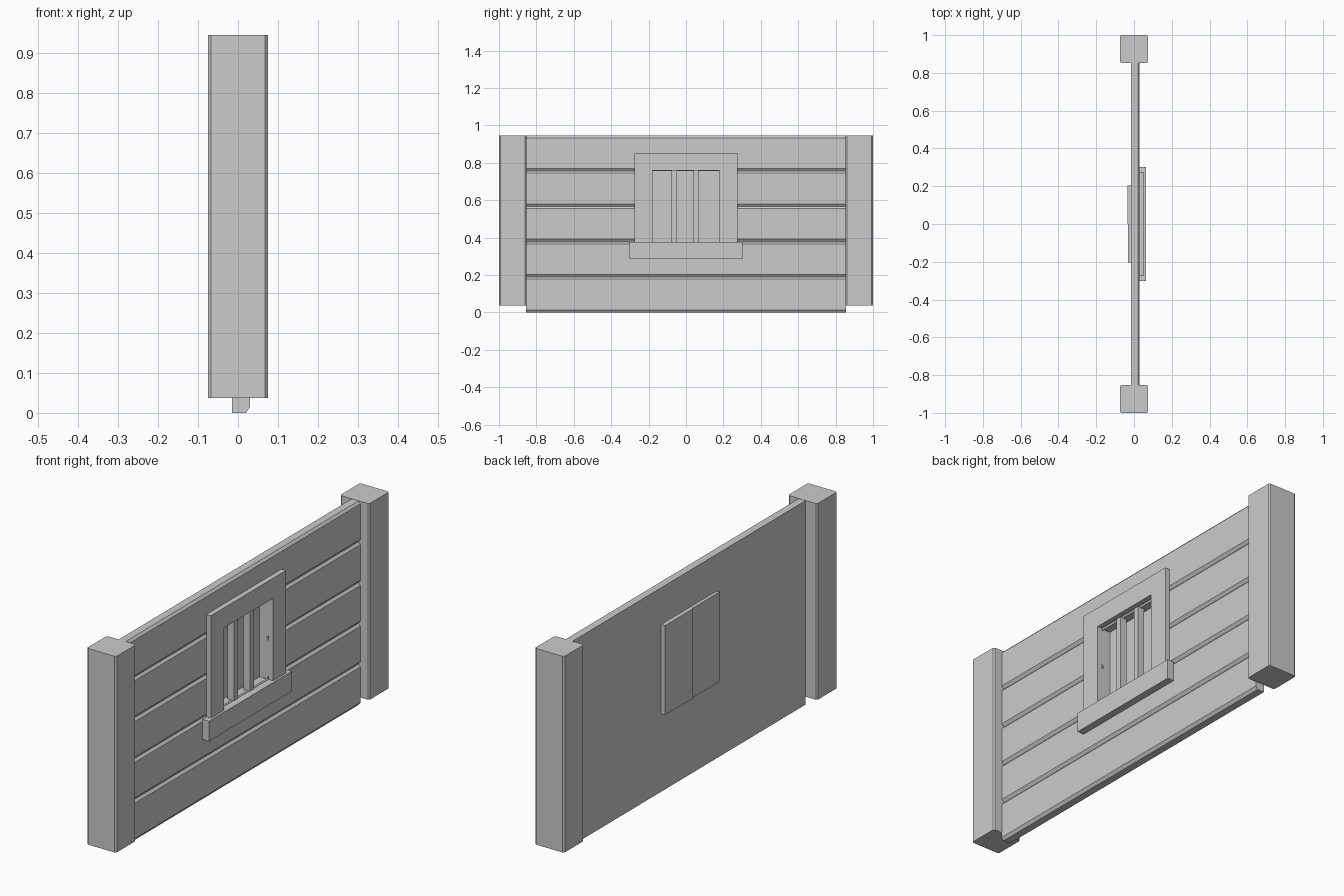
import bpy, bmesh

if "Cube" in bpy.data.objects:
    bpy.data.objects.remove(bpy.data.objects["Cube"])

grey = bpy.data.materials.new("plain grey")
grey.diffuse_color = (0.6, 0.6, 0.6, 1)
grey.use_nodes = True
grey.node_tree.nodes["Principled BSDF"].inputs["Base Color"].default_value = grey.diffuse_color


def finish(name, bm):
    bmesh.ops.recalc_face_normals(bm, faces=bm.faces)
    me = bpy.data.meshes.new(name)
    bm.to_mesh(me)
    bm.free()
    me.materials.append(grey)
    ob = bpy.data.objects.new(name, me)
    bpy.context.collection.objects.link(ob)
    return ob


def prism(name, profile, axis, lo, hi):
    """Extrude a 2D outline along y (outline in x,z) or z (outline in x,y)."""
    bm = bmesh.new()
    place = (lambda a, b, t: (a, t, b)) if axis == "y" else (lambda a, b, t: (a, b, t))
    rings = [[bm.verts.new(place(a, b, t)) for a, b in profile] for t in (lo, hi)]
    n = len(profile)
    for ring in rings:
        bm.faces.new(ring)
    for i in range(n):
        j = (i + 1) % n
        bm.faces.new((rings[0][i], rings[0][j], rings[1][j], rings[1][i]))
    return finish(name, bm)


def box(name, x0, x1, y0, y1, z0, z1):
    return prism(name, [(x0, y0), (x1, y0), (x1, y1), (x0, y1)], "z", z0, z1)


BACK, FACE, GROOVE = -0.015, 0.03, 0.02   # wall depth in x
END = 0.855                               # wall half length
HOLE = 0.18                               # window opening half width
PITCH = 0.189                             # plank height

# Planks with chamfered long edges; planks 2 and 3 stop at the opening
for i in range(5):
    z = i * PITCH
    outline = [(BACK, z), (GROOVE, z), (FACE, z + 0.014),
               (FACE, z + PITCH - 0.011), (GROOVE, z + PITCH), (BACK, z + PITCH)]
    spans = [(-END, -HOLE), (HOLE, END)] if i in (2, 3) else [(-END, END)]
    for a, b in spans:
        prism("wall_plank", outline, "y", a, b)

# Corner posts with chamfered vertical edges
c, h = 0.007, 0.075
for s in (-1, 1):
    y0, y1 = sorted((s * 0.853, s * 1.0))
    outline = [(-h + c, y0), (h - c, y0), (h, y0 + c), (h, y1 - c),
               (h - c, y1), (-h + c, y1), (-h, y1 - c), (-h, y0 + c)]
    prism("end_post", outline, "z", 0.037, 0.946)

# Window frame and sill
box("frame_top", FACE, 0.054, -0.275, 0.275, 0.76, 0.853)
for s in (-1, 1):
    y0, y1 = sorted((s * HOLE, s * 0.275))
    box("frame_side", FACE, 0.054, y0, y1, 0.378, 0.76)
box("window_sill", FACE, 0.064, -0.303, 0.303, 0.285, 0.378)

# Window bars
for y in (-0.063, 0.054):
    box("window_bar", 0.0, 0.034, y - 0.014, y + 0.014, 0.378, 0.758)

# Shutters on the back, one slightly thicker than the other
box("shutter_left", -0.035, BACK, 0.0, 0.203, 0.36, 0.775)
box("shutter_right", -0.031, BACK, -0.203, 0.0, 0.36, 0.775)
